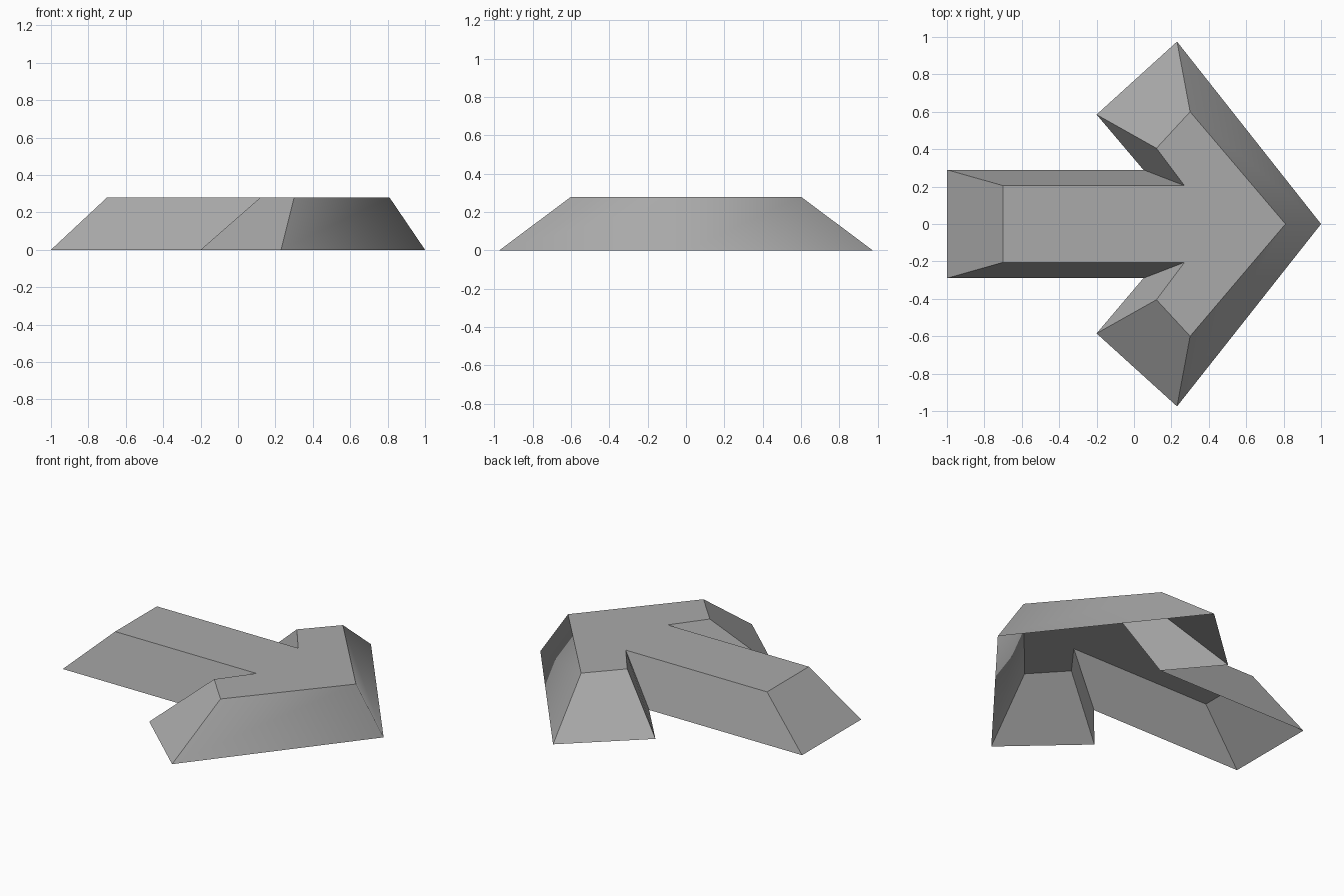
import bpy
import bmesh

cube = bpy.data.objects.get("Cube")
if cube:
    bpy.data.objects.remove(cube, do_unlink=True)

HEIGHT = 0.28

# Half outlines from the tip round to the tail: (top, base)
HALF = [
    ((0.81, 0.0), (1.0, 0.0)),        # tip
    ((0.30, 0.60), (0.23, 0.975)),    # outer barb corner
    ((0.12, 0.405), (-0.20, 0.585)),  # rear barb corner
    ((0.27, 0.205), (0.05, 0.29)),    # notch
    ((-0.70, 0.205), (-1.0, 0.29)),   # tail corner
]


def mirrored(points):
    """Close a half outline by reflecting it across the x axis."""
    return points + [(x, -y) for x, y in reversed(points[1:])]


top_outline = mirrored([top for top, base in HALF])
base_outline = mirrored([base for top, base in HALF])

# Flat arrow top with sloping skirt, open underneath
bm = bmesh.new()
top = [bm.verts.new((x, y, HEIGHT)) for x, y in top_outline]
base = [bm.verts.new((x, y, 0)) for x, y in base_outline]
bm.faces.new(top)
count = len(top)
for i in range(count):
    j = (i + 1) % count
    bm.faces.new((base[i], base[j], top[j], top[i]))

# Only the ridge at the tip is softly shaded
for face in bm.faces:
    face.smooth = True
for edge in bm.edges:
    edge.smooth = False
bm.edges.get((top[0], base[0])).smooth = True

mesh = bpy.data.meshes.new("arrow_shell")
bm.to_mesh(mesh)
bm.free()
arrow = bpy.data.objects.new("arrow_shell", mesh)
bpy.context.collection.objects.link(arrow)

# Plain grey surface
grey = bpy.data.materials.new("grey")
grey.use_nodes = True
colour = (0.4, 0.4, 0.4, 1)
grey.diffuse_color = colour
grey.node_tree.nodes["Principled BSDF"].inputs["Base Color"].default_value = colour
mesh.materials.append(grey)
